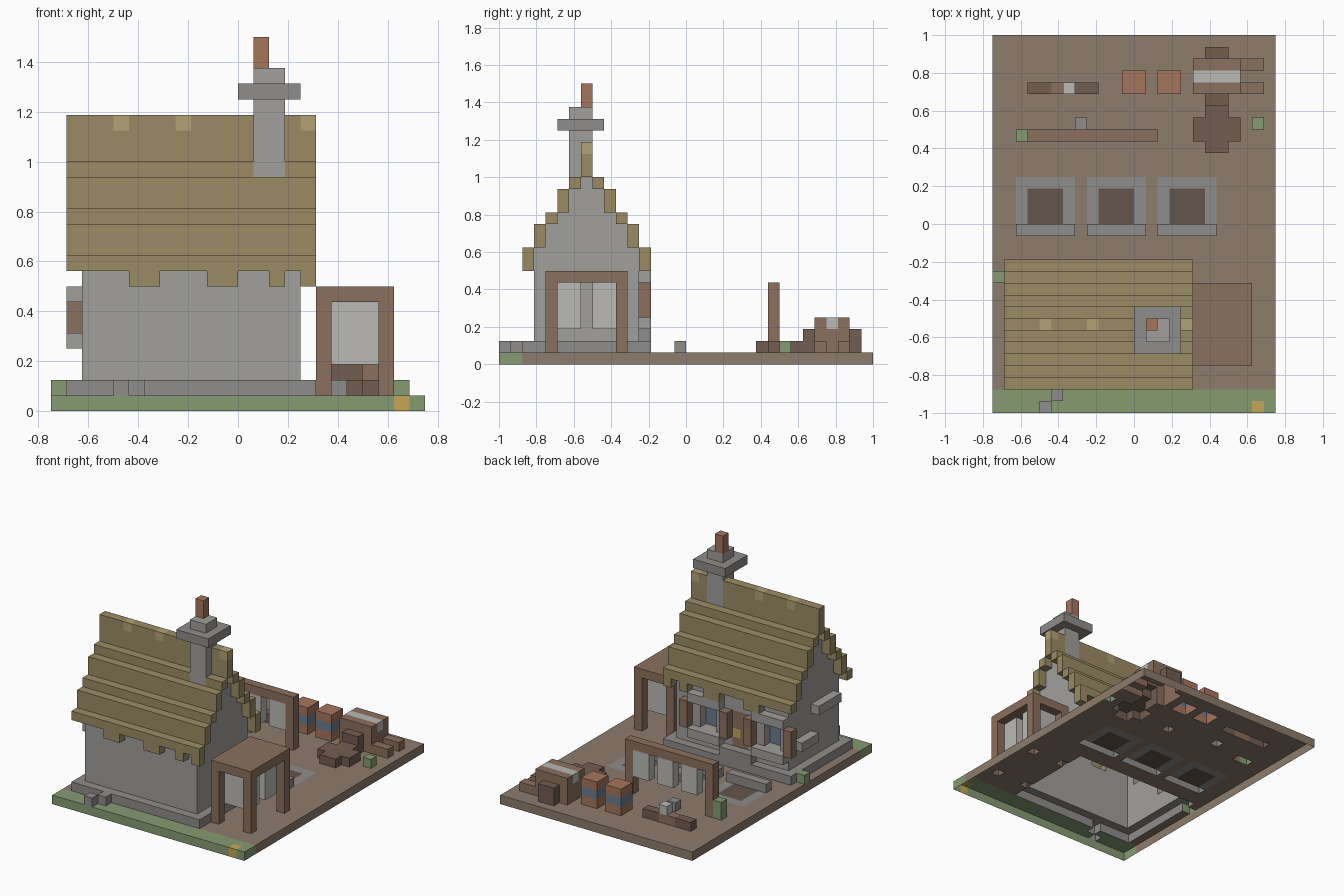
import bpy, bmesh

if "Cube" in bpy.data.objects:
    bpy.data.objects.remove(bpy.data.objects["Cube"])

U = 1 / 16          # one block
cells = {}          # block position -> (part, colour)

COL = {
    "dirt": (0.27, 0.20, 0.15), "soil": (0.13, 0.09, 0.07), "grass": (0.24, 0.33, 0.17),
    "flower": (0.55, 0.38, 0.10), "straw": (0.33, 0.26, 0.13), "pale_straw": (0.45, 0.36, 0.18),
    "wood": (0.26, 0.16, 0.11), "dark_wood": (0.17, 0.11, 0.08), "clay": (0.38, 0.18, 0.11),
    "glass": (0.15, 0.20, 0.28), "grey": (0.36, 0.35, 0.33), "light": (0.50, 0.49, 0.46),
    "stone": (0.28, 0.27, 0.26),
}


def box(part, col, x0, x1, y0, y1, z0, z1):
    """Fill a range of blocks; later fills replace earlier ones. col None clears."""
    for x in range(x0, x1):
        for y in range(y0, y1):
            for z in range(z0, z1):
                if col is None:
                    cells.pop((x, y, z), None)
                else:
                    cells[x, y, z] = (part, col)


# ground and grass
box("ground", "dirt", -12, 12, -14, 16, 0, 1)
box("grass_strip", "grass", -12, 12, -16, -14, 0, 1)
box("grass_strip", "flower", 10, 11, -16, -15, 0, 1)
for x, y, h in ((-12, -5, 2), (10, 8, 2), (-10, 7, 3)):
    box("bushes", "grass", x, x + 1, y, y + 1, 1, h)
for x, y in ((-8, -16), (-7, -15), (-5, 8)):
    box("loose_stones", "stone", x, x + 1, y, y + 1, 1, 2)

# garden beds
for x in (-10, -4, 2):
    box("garden_beds", "stone", x, x + 5, -1, 4, 0, 1)
    box("garden_beds", "soil", x + 1, x + 4, 0, 3, 0, 1)
    box("garden_beds", "stone", x, x + 5, -1, 0, 1, 2)

# house base and walls
box("plinth", "stone", -11, 5, -14, -3, 1, 2)
box("walls", "grey", -10, 4, -13, -4, 2, 10)

# stepped thatched roof, mirrored about the ridge row y = -9
for k, (lo, hi) in enumerate(((16, 19), (15, 16), (13, 15), (12, 13), (10, 12), (8, 10))):
    for y in {-9 - k, -9 + k}:
        box("walls", "grey", -10, 4, y, y + 1, 10, lo)
        box("roof", "straw", -11, 5, y, y + 1, lo, hi)
for x in (-8, -4, 4):
    box("roof", "pale_straw", x, x + 1, -9, -8, 18, 19)
# ragged eaves
for y in (-14, -4):
    for x0, x1 in ((-11, -7), (-5, -2), (0, 2), (3, 4)):
        box("roof", None, x0, x1, y, y + 1, 8, 9)

# chimney
box("chimney", "grey", 1, 3, -10, -8, 15, 22)
box("chimney", "stone", 0, 4, -11, -7, 20, 21)
box("chimney_pot", "clay", 1, 2, -9, -8, 22, 24)

# windows on the yard side
for x in (-10, -2):
    box("walls", None, x + 1, x + 3, -5, -4, 4, 7)
    box("window_glass", "glass", x + 1, x + 3, -6, -5, 4, 7)
    box("window_frames", "grey", x, x + 4, -4, -3, 7, 8)
    box("window_frames", "grey", x, x + 4, -4, -3, 3, 4)
    for s in (x - 1, x + 4):
        box("shutters", "wood", s, s + 1, -4, -3, 4, 7)
# door
box("door", "wood", -5, -3, -5, -4, 2, 7)
box("door", "flower", -4, -3, -5, -4, 4, 5)
box("door_step", "stone", -6, -2, -4, -3, 2, 3)
# ledges on the left wall
box("wall_ledges", "grey", -11, -10, -12, -8, 7, 8)
box("wall_ledges", "grey", -11, -10, -8, -5, 4, 5)

# lean-to shelter with hanging bundles
box("shelter_roof", "wood", 5, 10, -12, -5, 7, 8)
for x in (5, 9):
    for y in (-12, -6):
        box("shelter_posts", "wood", x, x + 1, y, y + 1, 1, 7)
for y in (-11, -8):
    box("hanging_bundles", "light", 6, 9, y, y + 2, 3, 7)

# drying rack
box("rack", "wood", -9, 2, 7, 8, 6, 7)
for x in (-9, 1):
    box("rack", "wood", x, x + 1, 7, 8, 1, 6)
for x in (-7, -4, -1):
    box("rack_cloths", "light", x, x + 2, 7, 8, 3, 6)

# logs
box("logs", "dark_wood", -9, -7, 11, 12, 1, 2)
box("logs", "wood", -7, -5, 11, 12, 1, 2)
box("logs", "light", -6, -5, 11, 12, 2, 3)
box("logs", "dark_wood", -5, -3, 11, 12, 1, 2)

# barrels
for x in (-1, 2):
    box("barrels", "clay", x, x + 2, 11, 13, 1, 4)
    box("barrels", "glass", x, x + 2, 11, 13, 2, 3)

# cart
box("cart", "wood", 5, 9, 11, 14, 1, 4)
box("cart", "light", 5, 9, 12, 13, 3, 4)
for y in (11, 13):
    box("cart_handles", "wood", 9, 11, y, y + 1, 1, 2)
for y in (10, 14):
    box("cart_wheels", "dark_wood", 6, 8, y, y + 1, 1, 3)

# spare wheel lying on the ground
box("spare_wheel", "dark_wood", 5, 9, 7, 9, 1, 2)
box("spare_wheel", "dark_wood", 6, 8, 6, 10, 1, 2)

# turn blocks into one shell per part, keeping only exposed faces
mats = {}
for name, c in COL.items():
    mats[name] = bpy.data.materials.new(name)
    mats[name].diffuse_color = (*c, 1)

parts = {}
for pos, (part, col) in cells.items():
    parts.setdefault(part, []).append((pos, col))

for part, blocks in parts.items():
    me = bpy.data.meshes.new(part)
    cols = sorted({c for _, c in blocks})
    for c in cols:
        me.materials.append(mats[c])
    bm = bmesh.new()
    for p, col in blocks:
        for a in range(3):
            for s in (0, 1):
                n = list(p)
                n[a] += 2 * s - 1
                if tuple(n) in cells or n[2] < 0:
                    continue
                ring = []
                for i, j in ((0, 0), (1, 0), (1, 1), (0, 1)):
                    v = list(p)
                    v[a] += s
                    v[(a + 1) % 3] += i
                    v[(a + 2) % 3] += j
                    ring.append(bm.verts.new([w * U for w in v]))
                f = bm.faces.new(ring if s else ring[::-1])
                f.material_index = cols.index(col)
    bmesh.ops.remove_doubles(bm, verts=bm.verts[:], dist=1e-4)
    bmesh.ops.dissolve_limit(bm, angle_limit=0.01, verts=bm.verts[:], edges=bm.edges[:],
                             delimit={"MATERIAL"})
    bm.to_mesh(me)
    bm.free()
    bpy.context.collection.objects.link(bpy.data.objects.new(part, me))

for m in bpy.data.materials:
    if m.users and not m.is_grease_pencil:
        m.use_nodes = True
        m.node_tree.nodes["Principled BSDF"].inputs["Base Color"].default_value = m.diffuse_color
